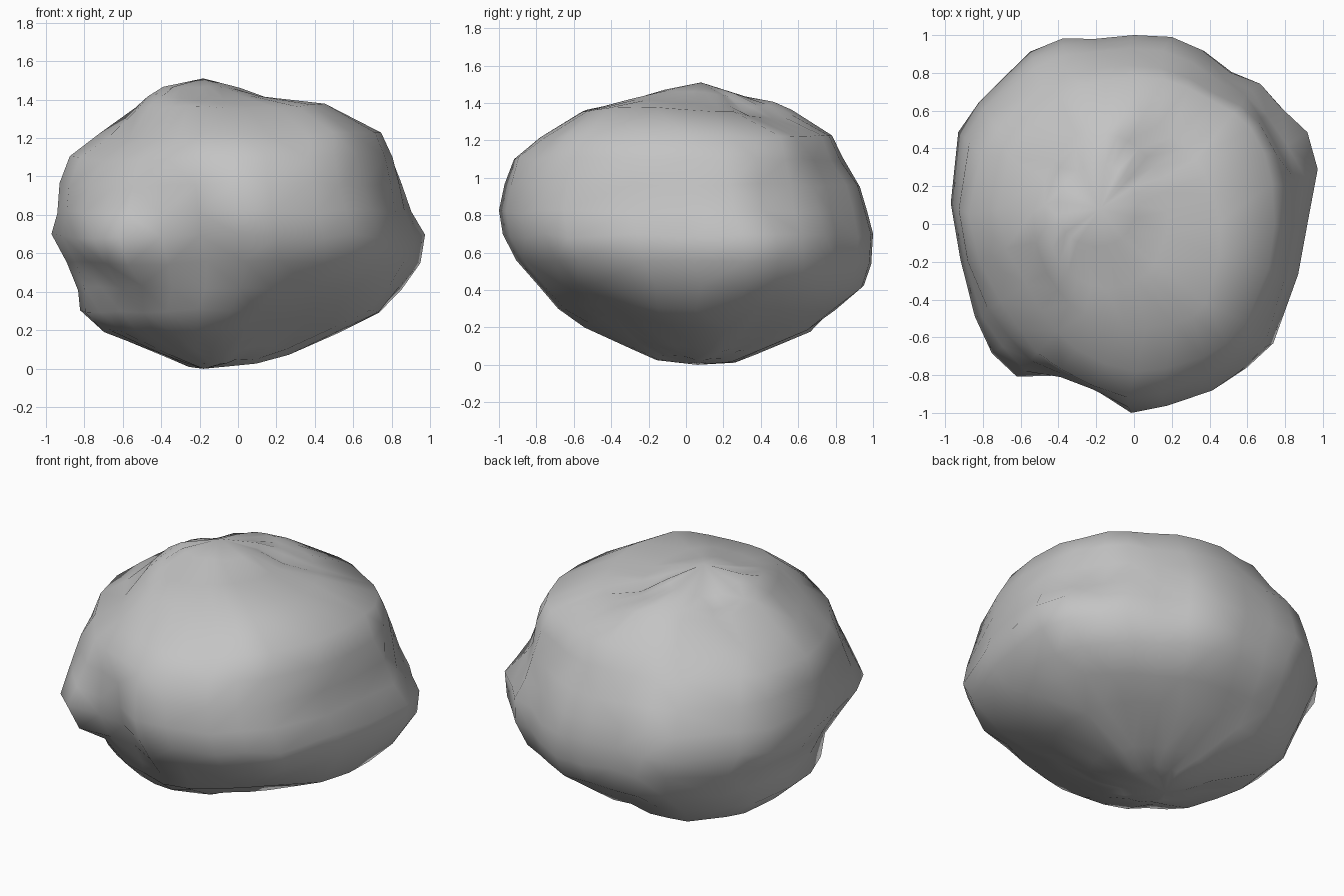
import bpy
import bmesh
import math
import random
from mathutils import Vector

random.seed(4)

cube = bpy.data.objects.get("Cube")
if cube:
    bpy.data.objects.remove(cube, do_unlink=True)

# Plan outline of the boulder at its widest, counter-clockwise from the back
OUTLINE = [
    (0, 1), (-.2, .98), (-.38, .98), (-.55, .91), (-.82, .64), (-.93, .48),
    (-.97, .1), (-.92, -.2), (-.84, -.5), (-.73, -.67), (-.6, -.8),
    (-.4, -.82), (-.2, -.87), (0, -1), (.2, -.96), (.45, -.88), (.6, -.78),
    (.74, -.65), (.87, -.28), (.92, 0), (.97, .28), (.91, .47), (.78, .62),
    (.67, .74), (.51, .8), (.36, .92), (.2, .99),
]

# Level sections: height, x from, x to, y from, y to
SECTIONS = [
    (.03, -.28, .1, -.16, .25),
    (.08, -.4, .28, -.31, .37),
    (.2, -.69, .55, -.55, .65),
    (.3, -.82, .75, -.69, .79),
    (.42, -.83, .86, -.79, .95),
    (.55, -.89, .95, -.91, .99),
    (.69, -.97, .97, -.98, 1),
    (.82, -.94, .91, -1, .97),
    (.96, -.93, .87, -.97, .93),
    (1.1, -.88, .82, -.92, .84),
    (1.22, -.73, .75, -.78, .78),
    (1.36, -.54, .43, -.55, .57),
    (1.41, -.48, .18, -.34, .48),
    (1.46, -.42, .02, -.12, .33),
]
BOTTOM = (-.18, .06, 0)
TOP = (-.18, .08, 1.51)

# Hollows and swellings: centre, radius, shift
DENTS = [
    # back left: shoulder, undercut and lip
    ((.67, .5, 1.14), .2, (.03, .04, 0)),
    ((.8, .48, .9), .18, (-.06, -.05, 0)),
    ((.92, .47, .68), .16, (.02, .02, 0)),
    # front right: sloped cheek, groove, shelf and hollow underneath
    ((-.72, -.35, 1.16), .25, (.05, .05, -.02)),
    ((-.55, -.57, 1.05), .28, (.05, .07, -.02)),
    ((-.5, -.62, .87), .18, (.04, .07, -.04)),
    ((-.64, -.7, .57), .22, (-.05, -.07, 0)),
    ((-.58, -.6, .33), .18, (.04, .06, 0)),
    # crown: front and left shoulders, falling away to the back
    ((.33, -.42, 1.34), .24, (.07, -.07, 0)),
    ((.42, -.1, 1.34), .2, (.03, 0, .01)),
    ((-.42, .32, 1.42), .22, (.02, -.02, -.05)),
    ((.16, .36, 1.4), .22, (-.01, -.02, -.05)),
    # belly: trimmed at the front left, fuller at the back right
    ((.4, -.45, .2), .35, (-.05, .05, .03)),
    ((.28, -.28, .1), .25, (0, 0, .04)),
    ((-.4, .45, .2), .35, (-.04, .05, -.03)),
]


def section_point(u, v, section):
    """Fit one outline point to a section, rounder away from the waist."""
    z, x0, x1, y0, y1 = section
    u /= .97
    length = math.hypot(u, v)
    waist = math.exp(-((z - .7) / .4) ** 2)
    scale = waist + (1 - waist) / length
    return Vector(((x0 + x1) / 2 + u * scale * (x1 - x0) / 2,
                   (y0 + y1) / 2 + v * scale * (y1 - y0) / 2,
                   z + random.uniform(-.012, .012)))


def press_dents(point):
    moved = point.copy()
    for centre, radius, shift in DENTS:
        distance = (point - Vector(centre)).length
        moved += Vector(shift) * math.exp(-(distance / radius) ** 2)
    return moved


def stone_material():
    colour = (.55, .55, .55, 1)
    material = bpy.data.materials.new("grey_stone")
    material.use_nodes = True
    material.diffuse_color = colour
    shader = material.node_tree.nodes["Principled BSDF"]
    shader.inputs["Base Color"].default_value = colour
    shader.inputs["Roughness"].default_value = .9
    return material


# Loft the sections and close both ends with fans
bm = bmesh.new()
rings = []
for section in SECTIONS:
    rings.append([bm.verts.new(press_dents(section_point(u, v, section)))
                  for u, v in OUTLINE])
bottom = bm.verts.new(BOTTOM)
top = bm.verts.new(TOP)
count = len(OUTLINE)
for j in range(count):
    k = (j + 1) % count
    bm.faces.new((bottom, rings[0][k], rings[0][j]))
    bm.faces.new((top, rings[-1][j], rings[-1][k]))
    for low, high in zip(rings, rings[1:]):
        bm.faces.new((low[j], low[k], high[k], high[j]))
bmesh.ops.triangulate(bm, faces=bm.faces[:])
bmesh.ops.recalc_face_normals(bm, faces=bm.faces[:])
for face in bm.faces:
    face.smooth = True

mesh = bpy.data.meshes.new("boulder")
bm.to_mesh(mesh)
bm.free()
mesh.materials.append(stone_material())
boulder = bpy.data.objects.new("boulder", mesh)
bpy.context.collection.objects.link(boulder)
